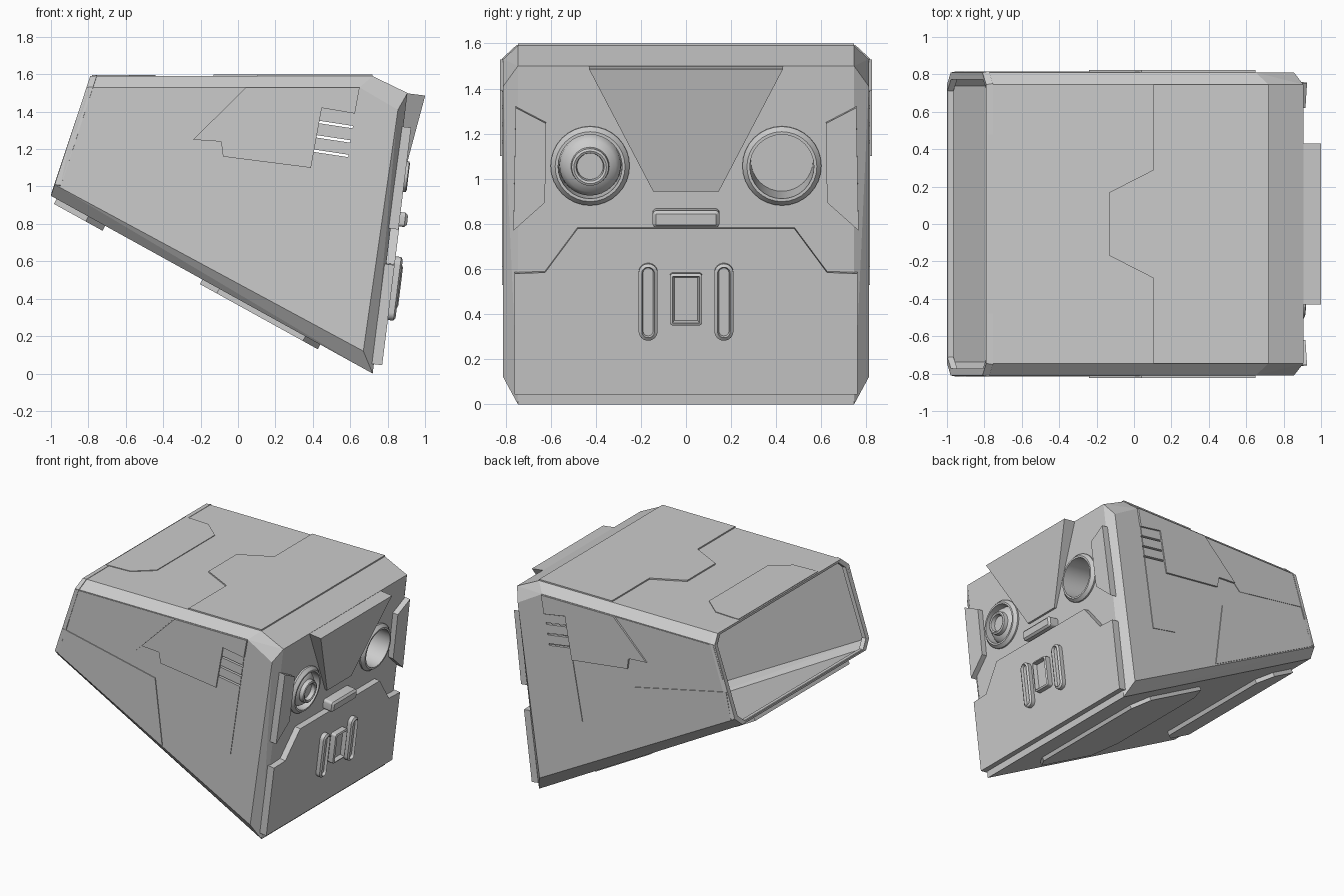
import bpy, bmesh, math
from mathutils import Vector

if "Cube" in bpy.data.objects:
    bpy.data.objects.remove(bpy.data.objects["Cube"])

grey = bpy.data.materials.new("plain grey")
grey.diffuse_color = (0.6, 0.6, 0.6, 1)
grey.use_nodes = True
grey.node_tree.nodes["Principled BSDF"].inputs["Base Color"].default_value = grey.diffuse_color


def finish(name, bm, smooth=False):
    bmesh.ops.recalc_face_normals(bm, faces=bm.faces)
    me = bpy.data.meshes.new(name)
    bm.to_mesh(me)
    bm.free()
    me.materials.append(grey)
    ob = bpy.data.objects.new(name, me)
    bpy.context.collection.objects.link(ob)
    if smooth:
        bpy.ops.object.select_all(action='DESELECT')
        ob.select_set(True)
        bpy.context.view_layer.objects.active = ob
        bpy.ops.object.shade_smooth_by_angle(angle=math.radians(35))
    return ob


# surface frames: two in-plane coordinates plus distance off the surface
def front(y, z, d):
    return Vector((0.72 + 0.124 * z, y, z)) + Vector((0.992, 0, -0.123)) * d


def under(x, y, d):
    return Vector((x, y, 0.5523 * (0.72 - x))) + Vector((-0.483, 0, -0.875)) * d


def top(x, y, d):
    return Vector((x, y, 1.59 + d))


def across(x, z, d):
    return Vector((x, d, z))


def side(s):
    return lambda x, z, d: Vector((x, s * (0.81 + d), z))


def prism(bm, f, pts, d0, d1):
    """Closed block on a surface; d1 may be one height or one per point."""
    hs = d1 if isinstance(d1, list) else [d1] * len(pts)
    lo = [bm.verts.new(f(a, b, d0)) for a, b in pts]
    hi = [bm.verts.new(f(a, b, h)) for (a, b), h in zip(pts, hs)]
    bm.faces.new(lo[::-1])
    n = len(pts)
    for i in range(n):
        bm.faces.new((lo[i], lo[(i + 1) % n], hi[(i + 1) % n], hi[i]))
    return bm.faces.new(hi)


def plate(name, f, pts, d1, d0=-0.01, inset=None, smooth=False):
    bm = bmesh.new()
    cap = prism(bm, f, pts, d0, d1)
    bm.normal_update()
    for width, depth in inset or []:
        bmesh.ops.recalc_face_normals(bm, faces=bm.faces)
        bmesh.ops.inset_region(bm, faces=[cap], thickness=width, depth=depth)
    return finish(name, bm, smooth)


def loft(bm, rings, loop=False):
    """Join rings of points; single-point ends become fans."""
    vr = [[bm.verts.new(p) for p in r] for r in rings]
    pairs = list(zip(vr, vr[1:])) + ([(vr[-1], vr[0])] if loop else [])
    for a, b in pairs:
        n = max(len(a), len(b))
        for i in range(n):
            j = (i + 1) % n
            if len(a) == 1:
                bm.faces.new((a[0], b[j], b[i]))
            elif len(b) == 1:
                bm.faces.new((a[i], a[j], b[0]))
            else:
                bm.faces.new((a[i], a[j], b[j], b[i]))


def circle(cy, cz, r, n=32):
    return [(cy + r * math.cos(2 * math.pi * i / n), cz + r * math.sin(2 * math.pi * i / n)) for i in range(n)]


def turned(name, cy, cz, profile):
    bm = bmesh.new()
    loft(bm, [[front(a, b, d) for a, b in circle(cy, cz, r)] if r else [front(cy, cz, d)]
              for r, d in profile])
    return finish(name, bm, True)


def rounded(cy, cz, hw, hh, r, n=6):
    pts = []
    for k, (sx, sz) in enumerate(((1, 1), (-1, 1), (-1, -1), (1, -1))):
        for i in range(n + 1):
            a = math.pi / 2 * (k + i / n)
            pts.append((cy + sx * (hw - r) + r * math.cos(a), cz + sz * (hh - r) + r * math.sin(a)))
    return pts


def mirror_y(pts):
    return pts + [(x, -y) for x, y in reversed(pts)]


# hollow shell, chamfered along its long edges and open at the back
bm = bmesh.new()
outer = [(-0.79, 1.59), (0.72, 1.59), (0.906, 1.5), (0.72, 0.0), (-1.0, 0.95)]
inner = [(-0.81, 1.53), (0.65, 1.53), (0.855, 1.41), (0.67, 0.12), (-0.98, 1.01)]
for s in (-1, 1):
    for x, z in outer:
        bm.verts.new((x, s * 0.745, z))
    for x, z in inner:
        bm.verts.new((x, s * 0.81, z))
bmesh.ops.convex_hull(bm, input=bm.verts)
bmesh.ops.dissolve_limit(bm, angle_limit=math.radians(3), verts=bm.verts, edges=bm.edges)
bm.normal_update()
bmesh.ops.delete(bm, geom=[f for f in bm.faces if f.normal.x < -0.85], context='FACES')
shell = finish("shell", bm)
sol = shell.modifiers.new("wall", 'SOLIDIFY')
sol.thickness = 0.02
sol.offset = -1

# cutter for eye openings and side vents
EYE_Y, EYE_Z = 0.425, 1.058
bm = bmesh.new()
for s in (-1, 1):
    prism(bm, front, circle(s * EYE_Y, EYE_Z, 0.15), -0.1, 0.1)
for i in range(3):
    x, z = 0.43 - 0.012 * i, 1.352 - 0.077 * i
    prism(bm, across, [(x, z), (x + 0.185, z - 0.028), (x + 0.183, z - 0.041), (x - 0.002, z - 0.013)], -1, 1)
cutter = finish("opening_cutter", bm)
cutter.hide_render = True
cutter.hide_viewport = False
cutter.display_type = 'WIRE'


def cut(ob):
    m = ob.modifiers.new("openings", 'BOOLEAN')
    m.operation = 'DIFFERENCE'
    m.solver = 'EXACT'
    m.object = cutter


cut(shell)

# rim round the open back
bm = bmesh.new()
half = [(0.745, 1.59), (0.81, 1.53), (0.81, 1.01), (0.745, 0.95)]
octagon = half + [(-y, z) for y, z in reversed(half)]
loft(bm, [[(-1 + 0.328 * (z - 0.95) + dx, y * k, 1.27 + (z - 1.27) * k) for y, z in octagon]
          for k, dx in ((1.0, 0.0), (1.008, 0.035), (0.955, 0.035), (0.955, 0.002))], loop=True)
finish("back_rim", bm)

# side panels
for s, tag in ((-1, "near"), (1, "far")):
    plate("upper_side_panel_" + tag, side(s),
          [(0.04, 1.528), (0.65, 1.528), (0.625, 1.39), (0.448, 1.42), (0.39, 1.10),
           (-0.08, 1.16), (-0.09, 1.24), (-0.24, 1.25)], 0.014)
    plate("lower_side_panel_" + tag, side(s),
          [(-0.91, 1.20), (-0.13, 1.03), (-0.07, 0.53), (-0.95, 1.0)], 0.006)
    plate("rear_side_panel_" + tag, side(s),
          [(-0.80, 1.525), (0.03, 1.525), (-0.29, 1.20), (-0.88, 1.29)], 0.004)
    cut(plate("vent_strip_" + tag, side(s),
              [(0.446, 1.415), (0.62, 1.386), (0.505, 0.61), (0.305, 0.65)], 0.005))

# roof plates
plate("roof_front_plate", top, mirror_y([(0.72, 0.745), (0.105, 0.745), (0.105, 0.29), (-0.13, 0.17)]), 0.01)
plate("roof_rear_plate", top, mirror_y([(-0.78, 0.48), (-0.58, 0.47), (-0.44, 0.35)]), 0.005)

# underside plates
plate("under_rear_plate", under, mirror_y([(-0.97, 0.57), (-0.80, 0.57), (-0.71, 0.48)]), 0.03)
plate("under_front_plate", under, mirror_y([(-0.19, 0.42), (-0.10, 0.60), (0.36, 0.60), (0.44, 0.48)]), 0.028)

# face plates
plate("lower_face_plate", front,
      [(-0.76, 0.05), (0.76, 0.05), (0.76, 0.585), (0.625, 0.59), (0.48, 0.785),
       (-0.48, 0.785), (-0.625, 0.59), (-0.76, 0.585)], 0.045)
plate("brow_wedge", front, [(-0.43, 1.498), (0.43, 1.498), (0.145, 0.945), (-0.145, 0.945)],
      [0.096, 0.096, 0.018, 0.018])
for s, tag in ((-1, "near"), (1, "far")):
    plate("cheek_plate_" + tag, front,
          [(s * 0.755, 1.32), (s * 0.62, 1.25), (s * 0.625, 0.90), (s * 0.765, 0.775)], 0.042)

# eye sockets, and a lens in one of them
for s, tag in ((-1, "near"), (1, "far")):
    turned("eye_socket_" + tag, s * EYE_Y, EYE_Z,
           [(0, -0.22), (0.147, -0.22), (0.147, 0.0), (0.175, 0.0), (0.175, 0.012), (0.155, 0.035),
            (0.142, 0.035), (0.138, -0.2), (0, -0.2)])
turned("eye_lens", -EYE_Y, EYE_Z,
       [(0, -0.06), (0.139, -0.06), (0.135, -0.02), (0.115, 0.01), (0.085, 0.025), (0.082, 0.055),
        (0.072, 0.06), (0.062, 0.055), (0.058, 0.025), (0, 0.025)])

# nose bar, mouth pills and mouth box
plate("nose_bar", front, rounded(0, 0.83, 0.148, 0.038, 0.018), 0.07, inset=[(0.014, 0.014)], smooth=True)
for s, tag in ((-1, "near"), (1, "far")):
    plate("mouth_pill_" + tag, front, rounded(s * 0.168, 0.462, 0.042, 0.17, 0.041), 0.075,
          d0=0.03, inset=[(0.014, 0.01), (0.006, -0.02)], smooth=True)
plate("mouth_box", front, rounded(0, 0.475, 0.072, 0.115, 0.015), 0.085,
      d0=0.03, inset=[(0.012, 0.006), (0.008, -0.03)], smooth=True)
